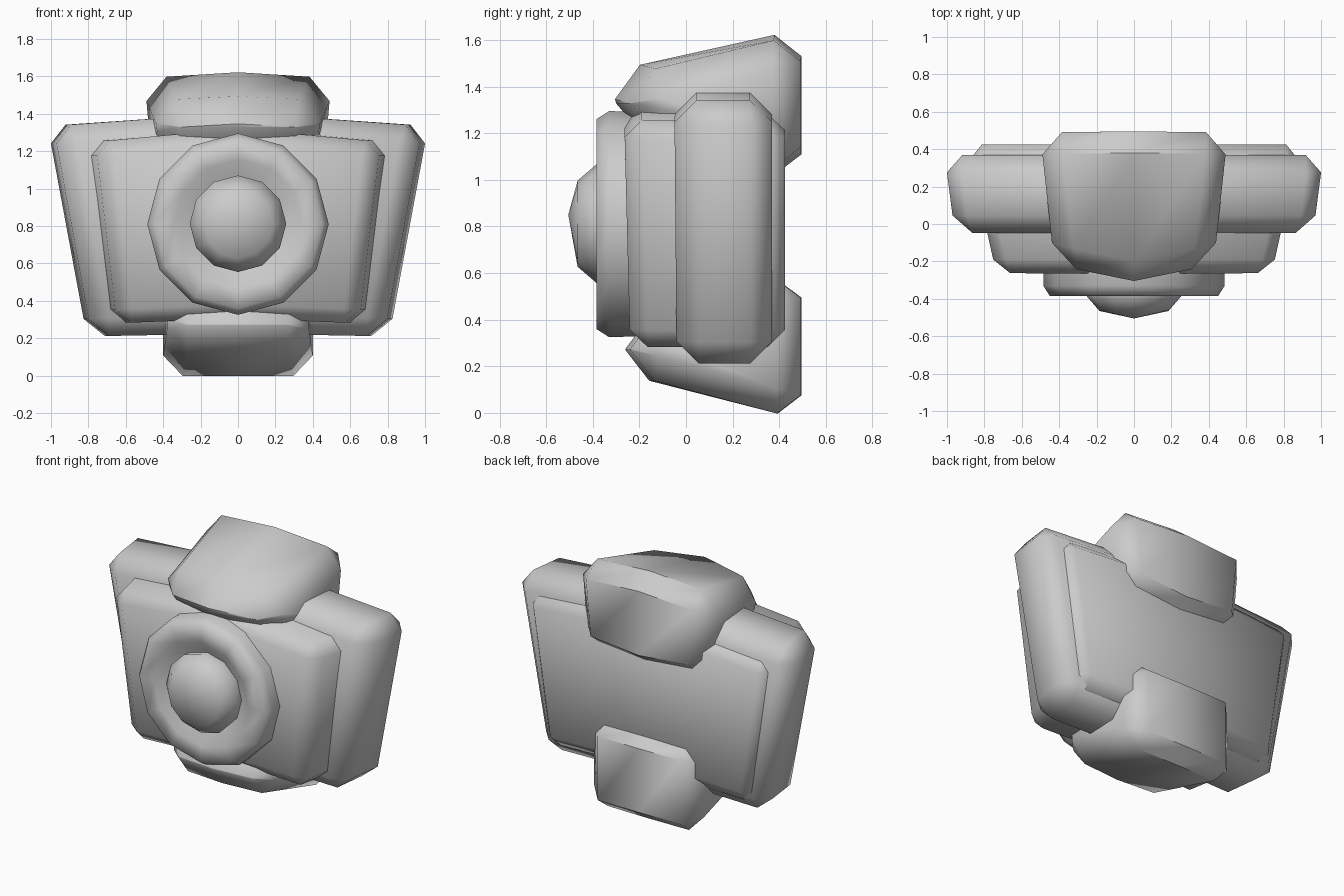
import bpy, bmesh, math

if "Cube" in bpy.data.objects:
    bpy.data.objects.remove(bpy.data.objects["Cube"])


def finish(name, bm, angle):
    """Turn a bmesh into a named object, smooth up to the given angle."""
    bmesh.ops.recalc_face_normals(bm, faces=bm.faces)
    me = bpy.data.meshes.new(name)
    bm.to_mesh(me)
    bm.free()
    ob = bpy.data.objects.new(name, me)
    bpy.context.collection.objects.link(ob)
    bpy.ops.object.select_all(action='DESELECT')
    ob.select_set(True)
    bpy.context.view_layer.objects.active = ob
    bpy.ops.object.shade_smooth_by_angle(angle=math.radians(angle))
    return ob


def block(name, corners, bevel):
    """Mirrored chamfered block. Corners run front top, back top, back bottom,
    front bottom as (half width, side y, side z, middle y, middle z)."""
    bm = bmesh.new()
    rows = []
    for x, y, z, my, mz in corners:
        rows.append([bm.verts.new(p) for p in ((-x, y, z), (0, my, mz), (x, y, z))])
    for i in range(4):
        a, b = rows[i], rows[(i + 1) % 4]
        for k in range(2):
            bm.faces.new((a[k], a[k + 1], b[k + 1], b[k]))
    for k in (0, 2):
        bm.faces.new([r[k] for r in rows])
    bmesh.ops.recalc_face_normals(bm, faces=bm.faces)
    edges = [e for e in bm.edges if e.calc_face_angle() > math.radians(35)]
    bmesh.ops.bevel(bm, geom=edges, offset=bevel, segments=1, profile=0.5,
                    affect='EDGES', clamp_overlap=True)
    return finish(name, bm, 50)


def lathe(name, profile, cz, sides=12, tip=None):
    """Spin (radius, y) rings around the y direction; optional closing tip."""
    bm = bmesh.new()
    rings = []
    for r, y in profile:
        rings.append([bm.verts.new((r * math.sin(math.tau * i / sides), y,
                                    cz + r * math.cos(math.tau * i / sides)))
                      for i in range(sides)])
    for a, b in zip(rings, rings[1:]):
        for i in range(sides):
            j = (i + 1) % sides
            bm.faces.new((a[i], a[j], b[j], b[i]))
    if tip:
        t = bm.verts.new(tip)
        for i in range(sides):
            bm.faces.new((rings[-1][i], rings[-1][(i + 1) % sides], t))
    return finish(name, bm, 60)


# wide outer slab
block("outer_slab", [
    (0.975, -0.05, 1.335, -0.05, 1.405),
    (1.03, 0.37, 1.335, 0.37, 1.405),
    (0.82, 0.37, 0.21, 0.37, 0.225),
    (0.77, -0.04, 0.21, -0.04, 0.225)], 0.095)

# inner body running from the front plate to the back plate
block("inner_body", [
    (0.745, -0.265, 1.25, -0.265, 1.32),
    (0.90, 0.425, 1.25, 0.425, 1.32),
    (0.755, 0.425, 0.28, 0.425, 0.305),
    (0.635, -0.24, 0.28, -0.24, 0.305)], 0.075)

# top cap with bulging front
block("top_cap", [
    (0.43, -0.225, 1.44, -0.315, 1.465),
    (0.515, 0.49, 1.62, 0.495, 1.65),
    (0.46, 0.49, 1.03, 0.495, 0.99),
    (0.42, -0.21, 1.21, -0.29, 1.21)], 0.12)

# bottom cap
block("bottom_cap", [
    (0.38, -0.23, 0.38, -0.26, 0.38),
    (0.405, 0.49, 0.60, 0.495, 0.60),
    (0.405, 0.49, -0.03, 0.495, -0.03),
    (0.37, -0.23, 0.165, -0.26, 0.165)], 0.105)

# round ring on the front
lathe("front_ring", [(0.48, -0.15), (0.485, -0.33), (0.45, -0.385),
                     (0.345, -0.383), (0.26, -0.32), (0.2, -0.32)], 0.81)

# domed centre
lathe("centre_dome", [(0.245, -0.28), (0.258, -0.38), (0.185, -0.465)],
      0.812, tip=(0, -0.505, 0.85))
